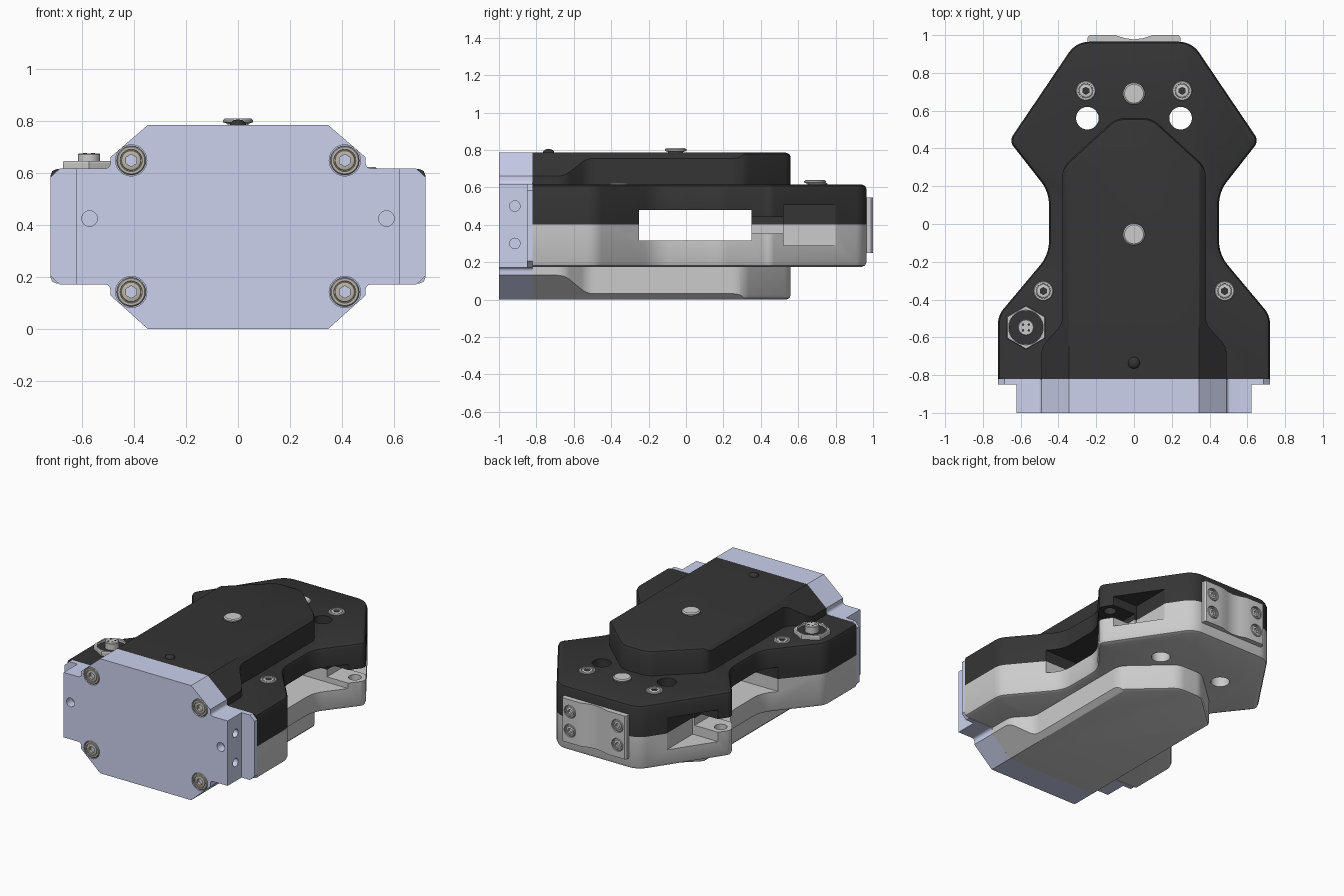
import bpy, bmesh, math
from mathutils import Vector, Matrix

if "Cube" in bpy.data.objects:
    bpy.data.objects.remove(bpy.data.objects["Cube"])


def material(name, rgb):
    m = bpy.data.materials.new(name)
    m.diffuse_color = (*rgb, 1)
    m.use_nodes = True
    m.node_tree.nodes["Principled BSDF"].inputs["Base Color"].default_value = m.diffuse_color
    return m


BLACK = material("black_plastic", (0.035, 0.035, 0.035))
LAVENDER = material("lavender_plate", (0.60, 0.64, 0.85))
STEEL = material("warm_steel", (0.50, 0.47, 0.41))


def make(name, bm, mat=None):
    bmesh.ops.recalc_face_normals(bm, faces=bm.faces)
    me = bpy.data.meshes.new(name)
    bm.to_mesh(me)
    bm.free()
    ob = bpy.data.objects.new(name, me)
    bpy.context.collection.objects.link(ob)
    if mat:
        me.materials.append(mat)
    return ob


def outline(half, steps=8):
    """Mirror a half outline of (x, y, radius) in x and round its corners."""
    pts = half + [(-x, y, r) for x, y, r in reversed(half) if x != 0]
    out = []
    for i, (x, y, r) in enumerate(pts):
        p = Vector((x, y))
        if r == 0:
            out.append(p)
            continue
        u = (Vector(pts[i - 1][:2]) - p).normalized()
        v = (Vector(pts[(i + 1) % len(pts)][:2]) - p).normalized()
        ang = u.angle(v)
        d = r / math.tan(ang / 2)
        c = p + (u + v).normalized() * r / math.sin(ang / 2)
        s, e = p + u * d - c, p + v * d - c
        a0 = math.atan2(s.y, s.x)
        da = (math.atan2(e.y, e.x) - a0 + math.pi) % (2 * math.pi) - math.pi
        for k in range(steps + 1):
            a = a0 + da * k / steps
            out.append(c + Vector((math.cos(a), math.sin(a))) * r)
    return out


def prism(name, pts, h0, h1, mat=None, bevel=0, along_y=False):
    """Extrude an outline from h0 to h1; bevel rounds the h1 rim except at the front."""
    bm = bmesh.new()
    a = [bm.verts.new((p[0], p[1], h0)) for p in pts]
    b = [bm.verts.new((p[0], p[1], h1)) for p in pts]
    bm.faces.new(a)
    cap = bm.faces.new(b)
    for i in range(len(pts)):
        bm.faces.new((a[i - 1], a[i], b[i], b[i - 1]))
    bmesh.ops.recalc_face_normals(bm, faces=bm.faces)
    if bevel:
        rim = [e for e in cap.edges if max(v.co.y for v in e.verts) > -0.81]
        bmesh.ops.bevel(bm, geom=rim, offset=bevel, segments=2, profile=0.5,
                        affect='EDGES', clamp_overlap=True)
    if along_y:
        bm.transform(Matrix(((1, 0, 0, 0), (0, 0, 1, 0), (0, 1, 0, 0), (0, 0, 0, 1))))
    return make(name, bm, mat)


def lathe(name, profile, loc, axis=(0, 0, 1), mat=None, n=24):
    """Rings of (radius, height[, hex]) stacked along an axis and capped."""
    bm = bmesh.new()
    rings = []
    for r, h, *six in profile:
        ring = []
        for k in range(n):
            t = 2 * math.pi * k / n
            q = r
            if six:
                q = r / math.cos((t + math.pi / 6) % (math.pi / 3) - math.pi / 6)
            ring.append(bm.verts.new((q * math.cos(t), q * math.sin(t), h)))
        rings.append(ring)
    for lo, hi in zip(rings, rings[1:]):
        for k in range(n):
            bm.faces.new((lo[k - 1], lo[k], hi[k], hi[k - 1]))
    bm.faces.new(rings[0])
    bm.faces.new(rings[-1])
    rot = Vector(axis).to_track_quat('Z', 'Y').to_matrix().to_4x4()
    bm.transform(Matrix.Translation(loc) @ rot)
    return make(name, bm, mat)


def box(x0, x1, y0, y1, z0, z1):
    return prism("cutter", [(x0, y0), (x1, y0), (x1, y1), (x0, y1)], z0, z1)


def hole(loc, r, depth, axis=(0, 0, 1)):
    return lathe("cutter", [(r, -depth), (r, depth)], loc, axis)


def cut(targets, cutter, op='DIFFERENCE'):
    cutter.hide_render = True
    for ob in targets:
        mod = ob.modifiers.new("cut", 'BOOLEAN')
        mod.operation, mod.solver, mod.object = op, 'EXACT', cutter
        bpy.context.view_layer.objects.active = ob
        bpy.ops.object.modifier_apply(modifier=mod.name)
    bpy.data.objects.remove(cutter)


def screw(name, loc, r, axis=(0, 0, 1), mat=None):
    lathe(name, [(r, -0.03), (r, -0.004), (.93 * r, 0), (.76 * r, 0), (.74 * r, -.006),
                 (.69 * r, -.006), (.66 * r, -.002), (.55 * r, 0), (.36 * r, 0, 1),
                 (.36 * r, -.022, 1)], loc, axis, mat)


# Two body shells, split at mid height
body = outline([(0.72, -0.82, 0), (0.72, -0.484, 0.12), (0.45, -0.162, 0.2),
                (0.45, 0.17, 0.2), (0.661, 0.44, 0.05), (0.306, 0.965, 0.13)])
lower_shell = prism("lower_shell", body, 0.4, 0.175, None, 0.025)
upper_shell = prism("upper_shell", body, 0.4, 0.615, BLACK, 0.025)
shells = [lower_shell, upper_shell]

# Cross window, side pockets, pin gaps and vertical holes in the shells
cut(shells, box(-0.9, 0.9, -0.25, 0.35, 0.315, 0.48))
for s in (-1, 1):
    x0, x1 = sorted((0.43 * s, 0.9 * s))
    cut(shells, box(x0, x1, 0.33, 0.53, 0.352, 0.442))
    x0, x1 = sorted((0.415 * s, 0.9 * s))
    cut(shells, box(x0, x1, 0.52, 0.8, 0.288, 0.505))
    cut(shells, lathe("cutter", [(0.04, 0.26), (0.04, 0.53)], (0.575 * s, 0.445, 0)))
    cut(shells, hole((0.247 * s, 0.56, 0.4), 0.06, 0.5))

# Raised covers above and below, with sloping sides that meet the front plate
cover = outline([(0.49, -0.82, 0), (0.49, -0.65, 0.1), (0.38, -0.53, 0.1),
                 (0.38, 0.30, 0.12), (0.095, 0.56, 0.12)])
covers = [prism("upper_cover", cover, 0.6, 0.785, BLACK, 0.025),
          prism("lower_cover", cover, 0.19, 0.0, None, 0.025)]
slopes = outline([(0.289, -0.05, 0), (0.606, 0.234, 0), (0.606, 0.56, 0), (0.287, 0.835, 0)])
cut(covers, prism("cutter", slopes, -0.9, 0.7, along_y=True), 'INTERSECT')

# Front plate with side notches and blind holes
plate = prism("front_plate", outline([
    (0.345, 0, 0), (0.49, 0.13, 0), (0.49, 0.172, 0.02), (0.685, 0.172, 0), (0.72, 0.205, 0),
    (0.72, 0.583, 0), (0.685, 0.617, 0), (0.49, 0.617, 0.02), (0.49, 0.66, 0),
    (0.345, 0.785, 0)], 4), -1.0, -0.82, LAVENDER, along_y=True)
for s in (-1, 1):
    x0, x1 = sorted((0.622 * s, 0.9 * s))
    cut([plate], box(x0, x1, -1.1, -0.85, 0.1, 0.7))
    cut([plate], hole((0.57 * s, -1, 0.425), 0.03, 0.06, (0, -1, 0)))
    for z in (0.3, 0.5):
        cut([plate], hole((0.622 * s, -0.915, z), 0.028, 0.05, (1, 0, 0)))

# Back plate with a hollow centre
back_plate = prism("back_plate", outline([
    (0.245, 0.95, 0), (0.245, 0.988, 0), (0.235, 1.0, 0), (0.1, 1.0, 0), (0.05, 0.984, 0),
    (0, 0.977, 0)]), 0.25, 0.547)

# Screws, recessed in the plates
for s in (-1, 1):
    for z in (0.143, 0.648):
        cut([plate], hole((0.41 * s, -1, z), 0.06, 0.02, (0, -1, 0)))
        screw("front_screw", (0.41 * s, -1, z), 0.056, (0, -1, 0), STEEL)
    for z in (0.335, 0.465):
        cut([back_plate], hole((0.18 * s, 1, z), 0.044, 0.015, (0, 1, 0)))
        screw("back_screw", (0.18 * s, 0.999, z), 0.04, (0, 1, 0))
    screw("top_screw_rear", (0.255 * s, 0.705, 0.622), 0.052)
    screw("top_screw_front", (0.48 * s, -0.355, 0.622), 0.052)

# Mushroom caps and the small black dome
CAP = [(0.04, -0.01), (0.04, 0.004), (0.058, 0.01), (0.058, 0.018), (0.05, 0.024)]
lathe("cover_cap", CAP, (0, -0.055, 0.785), n=32)
lathe("rear_cap", CAP, (0, 0.69, 0.615), n=32)
dome = [(0.031 * math.cos(a), 0.02 * math.sin(a)) for a in (0, 0.3, 0.6, 0.9, 1.2, 1.45)]
lathe("black_dome", [(0.031, -0.01)] + dome, (0, -0.735, 0.785), mat=BLACK)

# Connector: hex nut, dark insert and contact post
spot = (-0.572, -0.548, 0.615)
lathe("connector_nut", [(0.1, -0.01, 1), (0.1, 0.024, 1), (0.097, 0.03, 1), (0.092, 0.03),
                        (0.092, 0.004)], spot, n=36)
lathe("connector_insert", [(0.091, 0), (0.091, 0.014)], spot, mat=BLACK, n=36)
lathe("connector_post", [(0.043, 0), (0.043, 0.056), (0.039, 0.06)], spot)
for k in range(4):
    a = math.pi / 4 + k * math.pi / 2
    lathe("contact", [(0.007, 0.05), (0.007, 0.061)],
          Vector(spot) + Vector((0.022 * math.cos(a), 0.022 * math.sin(a), 0)), mat=BLACK, n=8)

# Smooth rounded surfaces, crisp edges
bpy.ops.object.select_all(action='SELECT')
bpy.ops.object.shade_smooth_by_angle(angle=math.radians(25))
